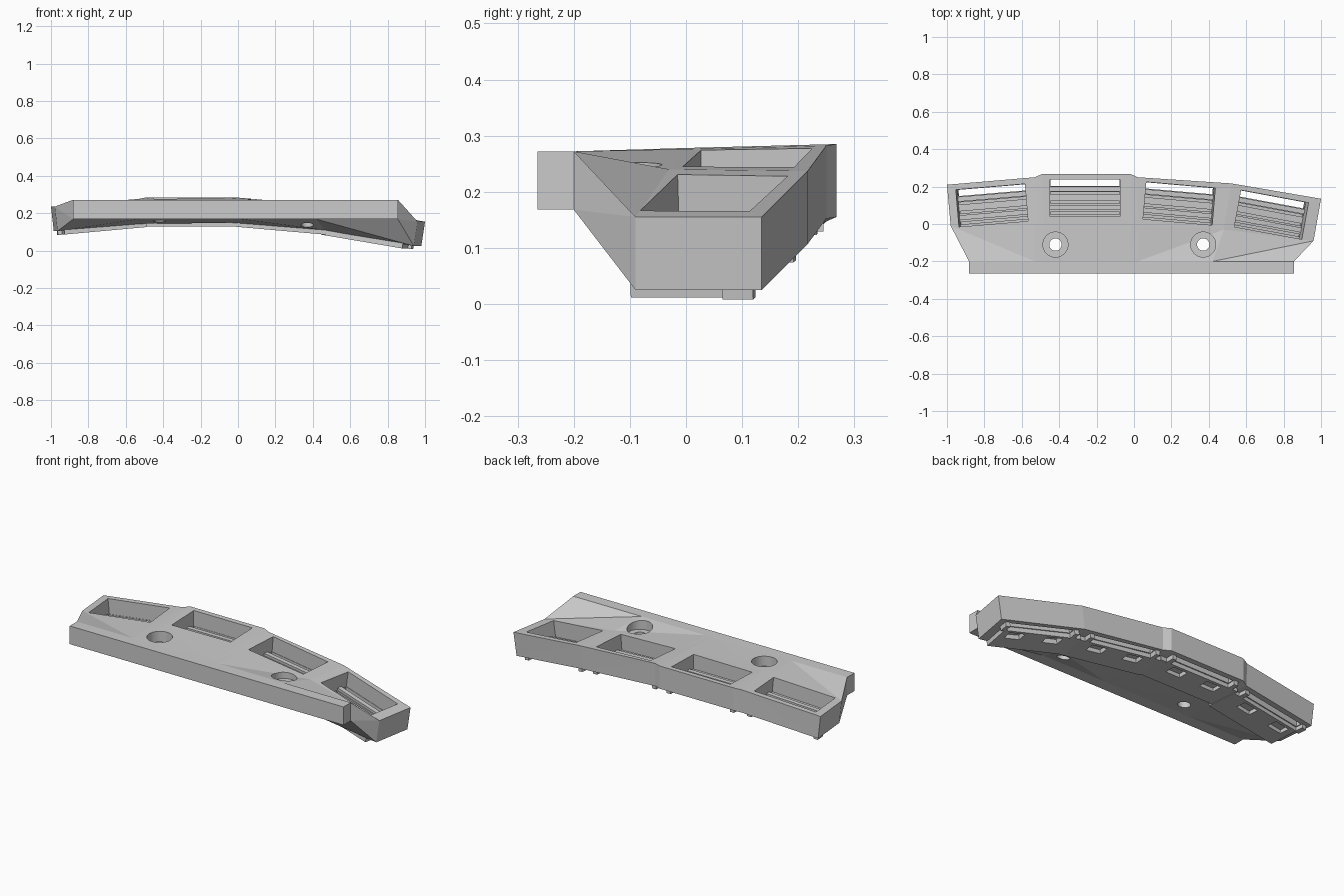
import bpy, bmesh, math
from mathutils import Matrix, Vector

cube = bpy.data.objects.get("Cube")
if cube:
    bpy.data.objects.remove(cube, do_unlink=True)

grey = bpy.data.materials.new("plain grey")
grey.use_nodes = True
grey.diffuse_color = (0.6, 0.6, 0.6, 1)
grey.node_tree.nodes["Principled BSDF"].inputs["Base Color"].default_value = grey.diffuse_color


def make_object(name, bm):
    # closed solids must face outwards for the cuts
    bm.normal_update()
    bmesh.ops.recalc_face_normals(bm, faces=bm.faces[:])
    if bm.calc_volume(signed=True) < 0:
        bmesh.ops.reverse_faces(bm, faces=bm.faces[:])
    mesh = bpy.data.meshes.new(name)
    bm.to_mesh(mesh)
    bm.free()
    mesh.materials.append(grey)
    obj = bpy.data.objects.new(name, mesh)
    bpy.context.collection.objects.link(obj)
    return obj


def box(name, frame, xs, ys, zs):
    """Box between the given limits, placed in a local frame."""
    bm = bmesh.new()
    size = Vector([b - a for a, b in (xs, ys, zs)])
    mid = Vector([(a + b) / 2 for a, b in (xs, ys, zs)])
    bmesh.ops.create_cube(bm, size=1,
                          matrix=frame @ Matrix.Translation(mid) @ Matrix.Diagonal((*size, 1)))
    return make_object(name, bm)


def cylinder(name, place, radius, depth):
    bm = bmesh.new()
    bmesh.ops.create_cone(bm, cap_ends=True, segments=48, radius1=radius, radius2=radius,
                          depth=depth, matrix=Matrix.Translation(place))
    return make_object(name, bm)


def cut(obj, cutters):
    """Subtract the cutters one at a time, using the first solver that gives a sound result."""
    for c in cutters:
        c.hide_render = True
        before = len(obj.data.vertices)
        for solver in ('MANIFOLD', 'EXACT', 'FLOAT'):
            mod = obj.modifiers.new("cut", 'BOOLEAN')
            mod.operation = 'DIFFERENCE'
            mod.solver = solver
            mod.object = c
            bpy.context.view_layer.update()
            result = bpy.data.meshes.new_from_object(
                obj.evaluated_get(bpy.context.evaluated_depsgraph_get()))
            obj.modifiers.clear()
            if len(result.vertices) > before:
                obj.data = result
                break
        bpy.data.objects.remove(c, do_unlink=True)


# Body stations: front x, middle point, back point, shift of the lower edge
THICK = 0.13
BAR_FRONT, BAR_BACK, BAR_TOP, BAR_LOW = -0.265, -0.2, 0.272, 0.168
stations = [
    (-0.882, (-0.98, -0.01, 0.235), (-1.0, 0.21, 0.235), 0.015),
    (-0.53, (-0.53, 0.0, 0.273), (-0.53, 0.25, 0.277), 0.005),
    (-0.48, (-0.48, 0.0, 0.275), (-0.49, 0.268, 0.285), 0),
    (-0.02, (-0.02, 0.0, 0.278), (-0.02, 0.268, 0.285), 0),
    (0.02, (0.02, 0.0, 0.276), (0.02, 0.25, 0.282), 0),
    (0.42, (0.48, -0.03, 0.24), (0.52, 0.217, 0.237), -0.015),
    (0.855, (0.96, -0.09, 0.155), (1.0, 0.135, 0.155), -0.02),
]
bm = bmesh.new()
rings = []
for xf, mid, back, shift in stations:
    drop = Vector((shift, 0, -THICK))
    mid, back = Vector(mid), Vector(back)
    pts = [(xf, BAR_FRONT, BAR_TOP), (xf, BAR_BACK, BAR_TOP), mid, back,
           back + drop, mid + drop, (xf, BAR_BACK, BAR_LOW), (xf, BAR_FRONT, BAR_LOW)]
    rings.append([bm.verts.new(p) for p in pts])
for i, (a, b) in enumerate(zip(rings, rings[1:])):
    for j in range(8):
        k = (j + 1) % 8
        # the diagonals fan out towards the two ends
        if (i >= 3) == (j < 4):
            bm.faces.new((a[j], a[k], b[k]))
            bm.faces.new((a[j], b[k], b[j]))
        else:
            bm.faces.new((a[j], a[k], b[j]))
            bm.faces.new((a[k], b[k], b[j]))
for r in (rings[0], rings[-1]):
    for j in range(3):
        bm.faces.new((r[j], r[j + 1], r[6 - j], r[7 - j]))
bmesh.ops.triangulate(bm, faces=bm.faces[:])
body = make_object("body", bm)

# Four tilted pockets: centre of the opening, yaw and tilt in degrees
segments = [
    ((-0.76, 0.1, 0.258), 4.8, -5.2),
    ((-0.262, 0.14, 0.285), 0, 0),
    ((0.242, 0.11, 0.262), -5, 5),
    ((0.735, 0.05, 0.197), -10.5, 9.5),
]
cutters = []
for n, (centre, yaw, tilt) in enumerate(segments):
    frame = (Matrix.Translation(centre) @ Matrix.Rotation(math.radians(yaw), 4, 'Z')
             @ Matrix.Rotation(math.radians(tilt), 4, 'Y'))
    half, inner = 0.186, 0.184
    cutters.append(box("pocket_cutter", frame, (-half, half), (-0.1, 0.099), (-0.09, 0.1)))
    cutters.append(box("slot_cutter", frame, (-inner, inner), (0.064, 0.097), (-0.2, -0.05)))
    for y in (-0.088, -0.03, 0.018):
        cutters.append(box("groove_cutter", frame, (-inner, inner), (y, y + 0.012), (-0.108, -0.06)))

    # Low ledge under each pocket, with two recesses
    left = -0.192 if n == 0 else -0.25
    right = 0.195 if n == 3 else 0.25
    ledge = box("ledge_%d" % (n + 1), frame, (left, right), (-0.12, 0.058), (-0.155, -0.115))
    cut(ledge, [box("recess_cutter", frame, (x - 0.045, x + 0.045), (-0.02, 0.04), (-0.2, -0.125))
                for x in (-0.11, 0.11)])

    # Ribs across the pocket floor
    for y in (-0.065, 0.034):
        box("floor_rib", frame, (-half, half), (y, y + 0.026), (-0.1, -0.076))

    # Clips at the back corners of the pocket
    for side in (-1, 1):
        x = side * 0.201
        box("clip", frame, (x - 0.013, x + 0.013), (0.05, 0.105), (-0.156, -0.11))

# Two counterbored screw holes
for x in (-0.42, 0.37):
    cutters.append(cylinder("bore_cutter", (x, -0.11, 0.315), 0.067, 0.2))
    cutters.append(cylinder("hole_cutter", (x, -0.11, 0.2), 0.033, 0.4))
cut(body, cutters)
